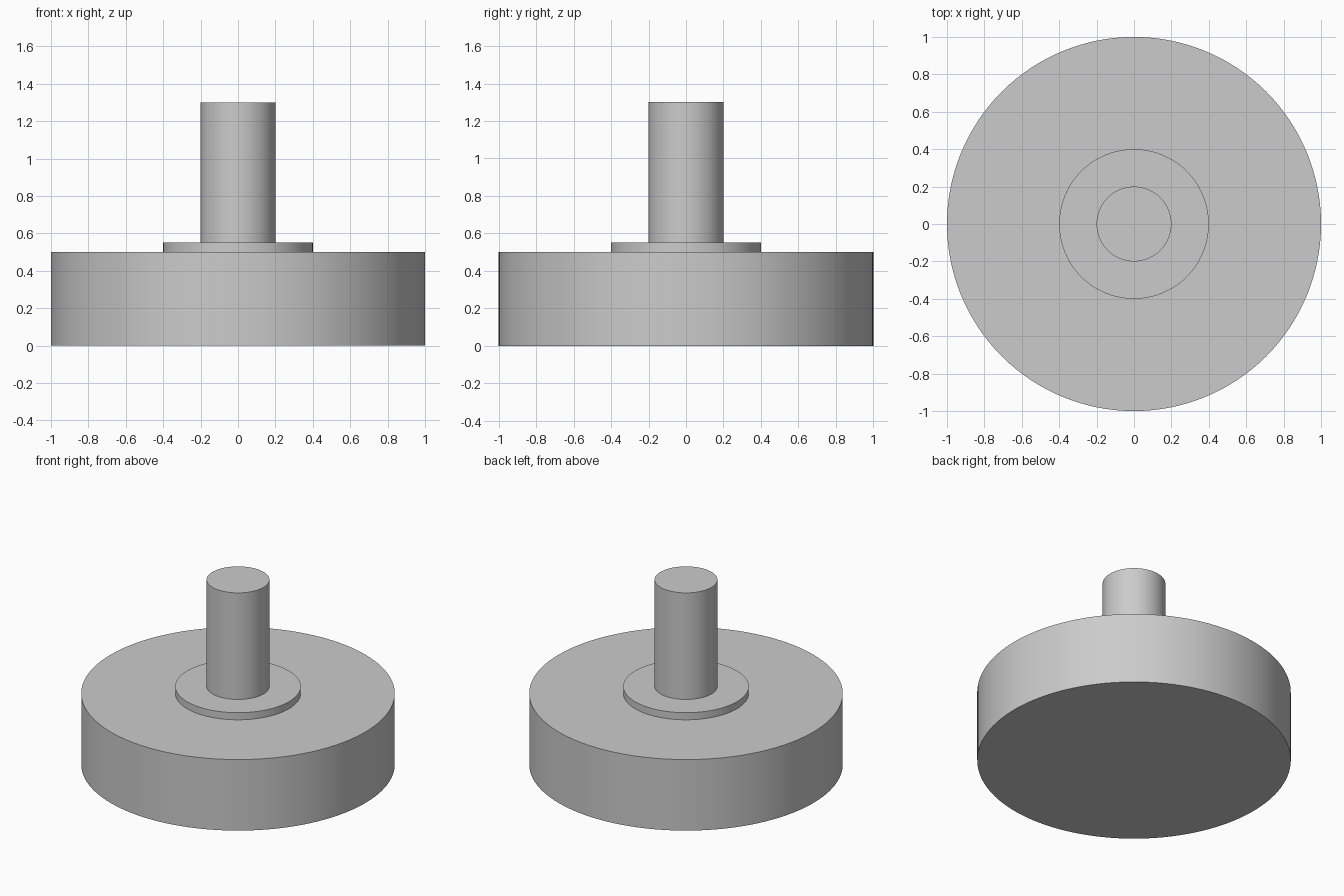
import bpy
import math

cube = bpy.data.objects.get("Cube")
if cube:
    bpy.data.objects.remove(cube, do_unlink=True)

# Single plain grey for every part
grey = bpy.data.materials.new("plain_grey")
grey.use_nodes = True
colour = (0.6, 0.6, 0.6, 1.0)
grey.diffuse_color = colour
grey.node_tree.nodes["Principled BSDF"].inputs["Base Color"].default_value = colour


def add_disc(name, radius, bottom, top):
    """Upright cylinder with smooth sides and sharp rims."""
    bpy.ops.mesh.primitive_cylinder_add(
        vertices=128, radius=radius, depth=top - bottom,
        location=(0, 0, (bottom + top) / 2))
    obj = bpy.context.object
    obj.name = name
    obj.data.materials.append(grey)
    bpy.ops.object.shade_smooth_by_angle(angle=math.radians(30))
    return obj


# Wide base, thin collar and central shaft, stacked
add_disc("base_disc", 1.0, 0.0, 0.5)
add_disc("collar", 0.4, 0.5, 0.55)
add_disc("shaft", 0.2, 0.55, 1.3)
